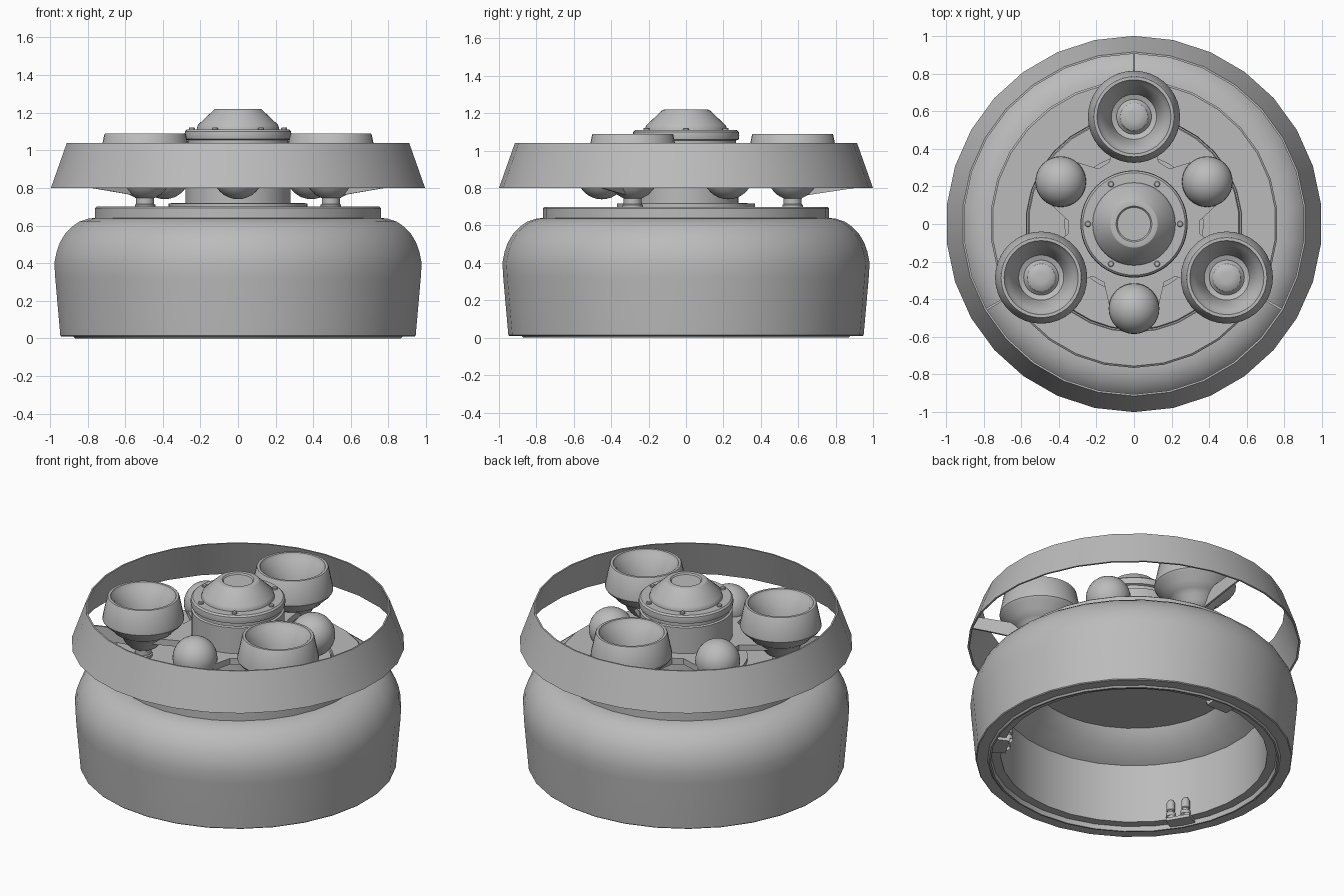
import bpy, bmesh, math
from mathutils import Matrix, Vector

if "Cube" in bpy.data.objects:
    bpy.data.objects.remove(bpy.data.objects["Cube"])

mat = bpy.data.materials.new("plain grey")
mat.diffuse_color = (0.5, 0.5, 0.5, 1)
mat.use_nodes = True
mat.node_tree.nodes["Principled BSDF"].inputs["Base Color"].default_value = mat.diffuse_color
ARMS = [90, 210, 330]      # cup, fin and clip directions
GAPS = [30, 150, 270]      # ball directions


def finish(bm, name, smooth=True):
    bmesh.ops.remove_doubles(bm, verts=bm.verts, dist=1e-5)
    bmesh.ops.recalc_face_normals(bm, faces=bm.faces)
    me = bpy.data.meshes.new(name)
    bm.to_mesh(me)
    bm.free()
    ob = bpy.data.objects.new(name, me)
    bpy.context.collection.objects.link(ob)
    me.materials.append(mat)
    if smooth:
        bpy.ops.object.select_all(action='DESELECT')
        ob.select_set(True)
        bpy.context.view_layer.objects.active = ob
        bpy.ops.object.shade_smooth_by_angle(angle=math.radians(32))
    return ob


def lathe(name, prof, n=30, at=(0, 0, 0), closed=False):
    """Spin an (r, z) profile round z, with a vertex on +y."""
    bm = bmesh.new()
    rings = []
    for r, z in prof:
        rings.append([bm.verts.new((at[0] + r * math.sin(2 * math.pi * i / n),
                                    at[1] + r * math.cos(2 * math.pi * i / n),
                                    at[2] + z)) for i in range(n if r > 0 else 1)])
    pairs = list(zip(rings, rings[1:]))
    if closed:
        pairs.append((rings[-1], rings[0]))
    for a, b in pairs:
        for i in range(n):
            j = (i + 1) % n
            q = [a[i % len(a)], a[j % len(a)], b[j % len(b)], b[i % len(b)]]
            bm.faces.new(list(dict.fromkeys(q)))
    return finish(bm, name)


def prism(name, pts, depth):
    """Closed solid: a 3D polygon swept along a vector."""
    bm = bmesh.new()
    a = [bm.verts.new(p) for p in pts]
    b = [bm.verts.new(Vector(p) + Vector(depth)) for p in pts]
    bm.faces.new(a)
    bm.faces.new(b[::-1])
    for i in range(len(a)):
        j = (i + 1) % len(a)
        bm.faces.new((a[i], a[j], b[j], b[i]))
    return finish(bm, name, False)


def polar(r, deg, z=0):
    a = math.radians(deg)
    return (r * math.cos(a), r * math.sin(a), z)


# hollow body, outside and inside in one closed profile
lathe("body_shell", [
    (0, .695), (.56, .695), (.565, .685), (.572, .685), (.575, .70), (.755, .70), (.765, .692),
    (.765, .64), (.80, .637), (.85, .62), (.89, .592), (.925, .555), (.952, .51),
    (.97, .46), (.982, .40), (.977, .32), (.95, .015), (.945, .01), (.88, .01),
    (.87, 0), (.86, 0), (.855, .03), (.80, .03), (.80, .42), (.68, .485),
    (.62, .575), (0, .575)], n=30)

# upper ring band
lathe("ring_band", [(1.0, .80), (.915, 1.04), (.905, 1.04), (.988, .80)], closed=True)

# central hub with foot disc, flange and cone cap
lathe("hub", [
    (.37, .69), (.37, .718), (.28, .72), (.28, 1.03), (.268, 1.035), (.268, 1.055),
    (.282, 1.06), (.285, 1.08), (.282, 1.10), (.272, 1.11), (.22, 1.11), (.218, 1.12),
    (.213, 1.135), (.125, 1.218), (.115, 1.22), (.095, 1.22), (.088, 1.212), (0, 1.212)], n=48)
for k in range(6):
    lathe("hub_bolt", [(.016, 1.10), (.016, 1.118), (.012, 1.122), (0, 1.122)], 12,
          polar(.245, 60 * k))

# carrier plate with six short arms reaching the balls and cups
pts = []
for deg in GAPS:
    rot = Matrix.Rotation(math.radians(deg), 3, 'Z')
    pts += [rot @ Vector((x, y, .82)) for x, y in
            ((.31, -.16), (.44, -.13), (.44, .13), (.31, .16))]
    rot = Matrix.Rotation(math.radians(deg + 60), 3, 'Z')
    pts += [rot @ Vector((x, y, .82)) for x, y in ((.33, -.13), (.56, -.10), (.56, .10), (.33, .13))]
prism("carrier_plate", pts, (0, 0, .04))

# cups on stems
cup = [(.055, .69), (.055, .71), (.048, .715), (.048, .745), (.085, .765), (.112, .795),
       (.13, .83), (.155, .855), (.18, .87), (.19, .885), (.235, .925), (.245, .94),
       (.244, .955), (.217, 1.085), (.213, 1.09), (.197, 1.09), (.192, 1.075),
       (.175, 1.06), (.135, .96), (.12, .90), (.093, .89), (.09, .90), (.078, .91),
       (.074, .92), (.055, .932), (.03, .935), (0, .935)]
for deg in ARMS:
    lathe("cup", cup, 36, polar(.57, deg))

    # thin fin from the cup to the ring
    side = Vector(polar(.006, deg + 90))
    prism("fin", [Vector(polar(r, deg, z)) - side for r, z in
                  ((.60, .755), (.90, .80), (.985, .81), (.955, .89), (.60, .86))],
          side * 2)

    # clip with two pegs inside the bottom rim
    t = Vector(polar(1, deg + 90))
    base = [Vector(polar(r, deg, .01)) + t * s for r, s in
            ((.77, -.075), (.86, -.08), (.86, .08), (.77, .075))]
    prism("clip_plate", base, (0, 0, .02))
    for s in (-.047, .047):
        lathe("clip_peg", [(.03, .03), (.03, .055), (.02, .06), (.02, .07), (.026, .075),
                           (.026, .125), (.015, .145), (0, .15)], 12,
              Vector(polar(.775, deg)) + t * s)

# balls between the cups
for deg in GAPS:
    n = 16
    lathe("ball", [(.135 * math.sin(math.pi * i / n) if 0 < i < n else 0,
                    .875 - .135 * math.cos(math.pi * i / n)) for i in range(n + 1)],
          32, polar(.45, deg))
